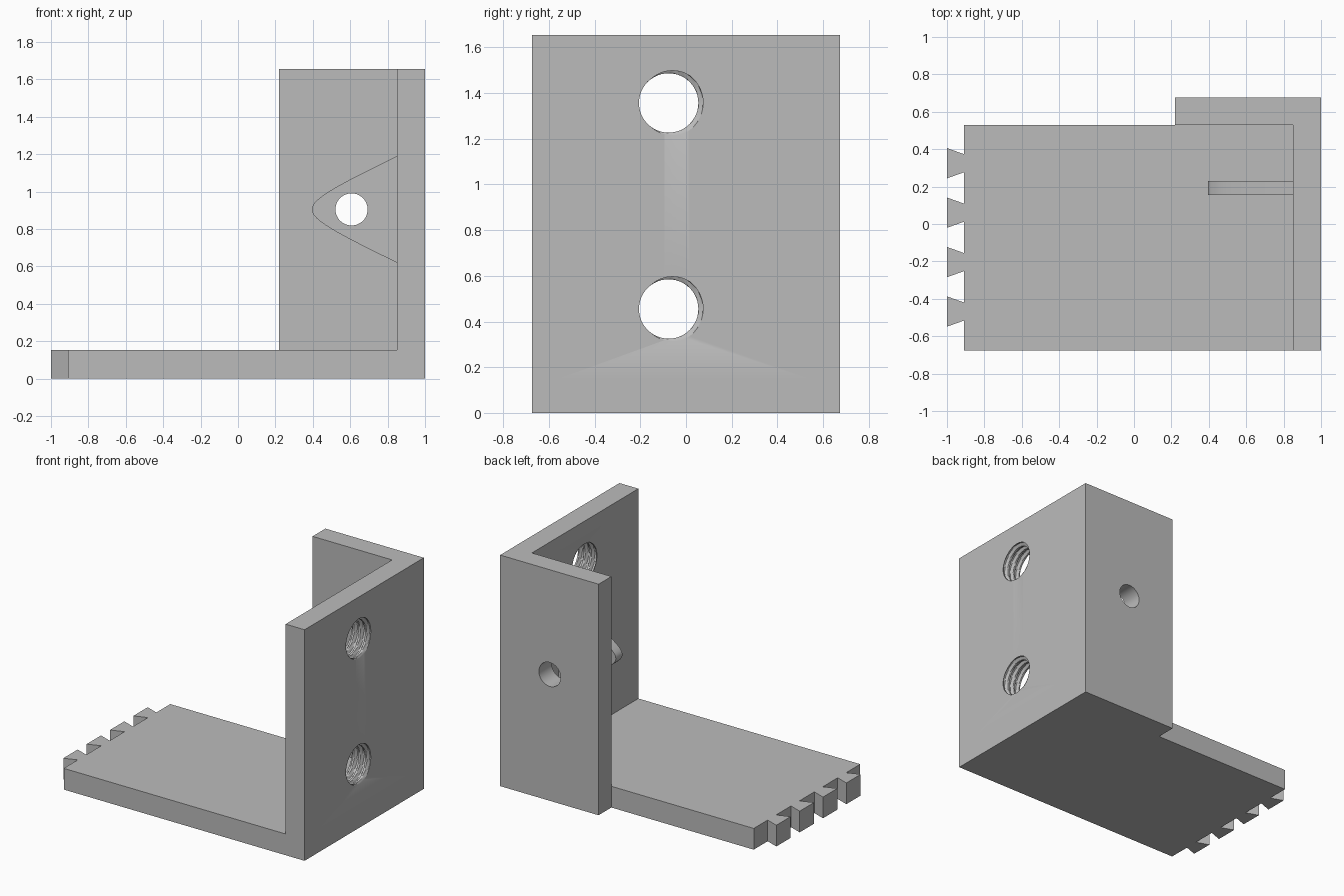
import bpy, bmesh, math
from mathutils import Vector

cube = bpy.data.objects.get("Cube")
if cube:
    bpy.data.objects.remove(cube, do_unlink=True)

grey = bpy.data.materials.new("plain grey")
grey.use_nodes = True
COLOR = (0.5, 0.5, 0.5, 1)
grey.diffuse_color = COLOR
grey.node_tree.nodes["Principled BSDF"].inputs["Base Color"].default_value = COLOR


def make_object(name, bm):
    bmesh.ops.recalc_face_normals(bm, faces=bm.faces)
    mesh = bpy.data.meshes.new(name)
    bm.to_mesh(mesh)
    bm.free()
    mesh.materials.append(grey)
    obj = bpy.data.objects.new(name, mesh)
    bpy.context.collection.objects.link(obj)
    return obj


def prism(name, points, offset):
    """Extrude a closed outline of 3D points along an offset."""
    bm = bmesh.new()
    face = bm.faces.new([bm.verts.new(p) for p in points])
    new = bmesh.ops.extrude_face_region(bm, geom=[face])["geom"]
    verts = [v for v in new if isinstance(v, bmesh.types.BMVert)]
    bmesh.ops.translate(bm, verts=verts, vec=Vector(offset))
    return make_object(name, bm)


def thread_cutter(name, y, z, x0, x1, minor=0.13, major=0.151, pitch=0.05):
    """Closed plug whose radius follows a helical thread along x."""
    segs, rings = 48, 48
    bm = bmesh.new()
    loops = []
    for i in range(rings + 1):
        x = x0 + (x1 - x0) * i / rings
        loop = []
        for j in range(segs):
            a = math.tau * j / segs
            phase = (x / pitch + j / segs) % 1
            ridge = min(1, max(0, 2.6 * abs(2 * phase - 1) - 0.8))
            r = minor + (major - minor) * ridge
            loop.append(bm.verts.new((x, y + r * math.cos(a), z + r * math.sin(a))))
        loops.append(loop)
    for a, b in zip(loops, loops[1:]):
        for j in range(segs):
            k = (j + 1) % segs
            bm.faces.new((a[j], a[k], b[k], b[j]))
    bm.faces.new(loops[0])
    bm.faces.new(loops[-1])
    return make_object(name, bm)


def combine(target, tool, operation):
    mod = target.modifiers.new(operation.title(), 'BOOLEAN')
    mod.operation, mod.solver, mod.object = operation, 'EXACT', tool
    bpy.context.view_layer.objects.active = target
    bpy.ops.object.modifier_apply(modifier=mod.name)
    bpy.data.objects.remove(tool, do_unlink=True)


# Base plate with a row of dovetail teeth on its left end
ROOT, TIP, FRONT, INNER, BACK = -0.908, -1, -0.675, 0.53, 0.675
outline = [(1, INNER), (1, FRONT), (ROOT, FRONT)]
for i in range(4):
    c = -0.468 + 0.2643 * i
    outline += [(ROOT, c - 0.048), (TIP, c - 0.081), (TIP, c + 0.081), (ROOT, c + 0.048)]
outline.append((ROOT, INNER))
bracket = prism("bracket", [(x, y, 0) for x, y in outline], (0, 0, 0.152))

# L-shaped upright made of the side wall and the back wall
wall = [(0.85, FRONT), (1, FRONT), (1, BACK), (0.22, BACK), (0.22, INNER), (0.85, INNER)]
combine(bracket, prism("walls", [(x, y, 0) for x, y in wall], (0, 0, 1.655)), 'UNION')

# Rounded lug on the inside of the side wall
HOLE_Z = 0.905
curve = []
for i in range(-20, 21):
    t = i / 20
    dx = 0.455 * t * t
    dz = math.copysign(0.462 * math.sqrt(dx * dx + 0.38 * dx), t)
    curve.append((0.395 + dx, 0.155, HOLE_Z + dz))
curve = [(0.9, 0.155, curve[0][2])] + curve + [(0.9, 0.155, curve[-1][2])]
combine(bracket, prism("lug", curve, (0, 0.075, 0)), 'UNION')

# Pin hole through the lug and the back wall
circle = [(0.607 + 0.086 * math.cos(math.tau * i / 48), 0.05,
           HOLE_Z + 0.086 * math.sin(math.tau * i / 48)) for i in range(48)]
combine(bracket, prism("pin_hole", circle, (0, 0.8, 0)), 'DIFFERENCE')

# Two threaded holes through the side wall
for z in (0.455, 1.357):
    combine(bracket, thread_cutter("thread", -0.076, z, 0.83, 1.02), 'DIFFERENCE')

bpy.ops.object.select_all(action='DESELECT')
bracket.select_set(True)
bpy.context.view_layer.objects.active = bracket
bpy.ops.object.shade_smooth_by_angle(angle=math.radians(25))
